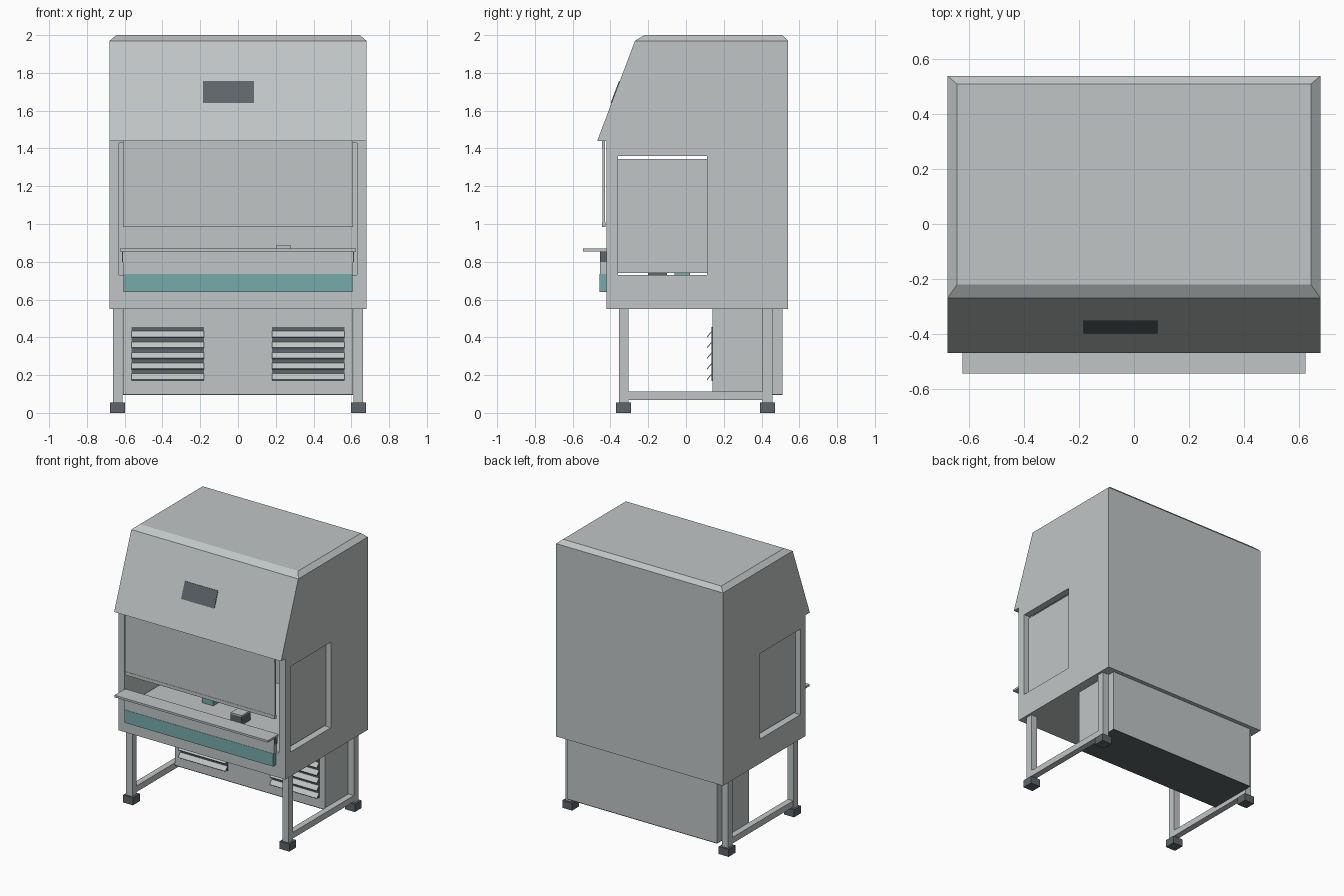
import bpy, bmesh
from mathutils import Vector

cube = bpy.data.objects.get("Cube")
if cube:
    bpy.data.objects.remove(cube, do_unlink=True)


def material(name, rgb):
    m = bpy.data.materials.new(name)
    m.use_nodes = True
    m.diffuse_color = (*rgb, 1)
    m.node_tree.nodes["Principled BSDF"].inputs["Base Color"].default_value = (*rgb, 1)
    return m


GREY = material("light_grey", (0.53, 0.56, 0.56))
DARK = material("dark_slate", (0.11, 0.13, 0.14))
TEAL = material("teal", (0.18, 0.41, 0.40))


def finish(name, bm, mat):
    bmesh.ops.recalc_face_normals(bm, faces=bm.faces)
    me = bpy.data.meshes.new(name)
    bm.to_mesh(me)
    bm.free()
    me.materials.append(mat)
    ob = bpy.data.objects.new(name, me)
    bpy.context.scene.collection.objects.link(ob)
    return ob


def box(name, x, y, z, mat=GREY):
    """Box from (min, max) pairs."""
    bm = bmesh.new()
    bmesh.ops.create_cube(bm, size=1)
    for v in bm.verts:
        v.co = Vector([(r[0] + r[1]) / 2 + c * (r[1] - r[0]) for r, c in zip((x, y, z), v.co)])
    return finish(name, bm, mat)


def prism(name, profile, x0, x1, mat=GREY):
    """Side profile of (y, z) points extruded along x."""
    bm = bmesh.new()
    face = bm.faces.new([bm.verts.new((x0, y, z)) for y, z in profile])
    ext = bmesh.ops.extrude_face_region(bm, geom=[face])["geom"]
    bmesh.ops.translate(bm, vec=(x1 - x0, 0, 0),
                        verts=[g for g in ext if isinstance(g, bmesh.types.BMVert)])
    return finish(name, bm, mat)


def cut(target, cutter):
    cutter.hide_render = True
    mod = target.modifiers.new("opening", 'BOOLEAN')
    mod.operation, mod.solver, mod.object = 'DIFFERENCE', 'EXACT', cutter
    bpy.context.view_layer.objects.active = target
    bpy.ops.object.modifier_apply(modifier=mod.name)
    bpy.data.objects.remove(cutter, do_unlink=True)


# Cabinet shell with sloping hood, work chamber and side windows
shell = prism("cabinet_shell", [(-0.42, 0.55), (0.54, 0.55), (0.54, 1.97),
                                (-0.27, 1.97), (-0.47, 1.44), (-0.42, 1.44)], -0.68, 0.68)
cut(shell, box("chamber_cutter", (-0.63, 0.63), (-0.6, 0.48), (0.73, 1.43)))
cut(shell, box("window_cutter", (-0.8, 0.8), (-0.36, 0.11), (0.73, 1.36)))

# Bevelled roof cap
roof = box("roof_cap", (-0.68, 0.68), (-0.27, 0.54), (1.97, 2.0))
for v in roof.data.vertices:
    if v.co.z > 1.99:
        v.co.x *= 0.948
        v.co.y += 0.05 if v.co.y < 0 else -0.03

# Display panel lying on the slope
def slope_y(z):
    return -0.47 + (z - 1.44) * 0.2 / 0.53

prism("display_panel", [(slope_y(1.64), 1.64), (slope_y(1.755), 1.755),
                        (slope_y(1.755) - 0.004, 1.756), (slope_y(1.64) - 0.004, 1.641)],
      -0.185, 0.085, DARK)

# Sliding sash with its bottom handle
box("sash_pane", (-0.61, 0.61), (-0.443, -0.43), (1.01, 1.40))
box("sash_top_rail", (-0.61, 0.61), (-0.445, -0.43), (1.40, 1.44))
box("sash_handle", (-0.61, 0.61), (-0.445, -0.425), (0.985, 1.01))

# Arm rest, apron and coloured strip
box("arm_rest", (-0.625, 0.625), (-0.545, -0.42), (0.855, 0.87))
box("front_apron", (-0.61, 0.61), (-0.455, -0.42), (0.735, 0.855))
box("front_strip", (-0.605, 0.605), (-0.457, -0.42), (0.64, 0.735), TEAL)

# Items on the work surface
box("work_tray", (0.08, 0.17), (-0.2, -0.1), (0.73, 0.79), DARK)
box("work_tray_lid", (0.08, 0.17), (-0.2, -0.1), (0.79, 0.80))
box("work_case", (-0.25, -0.16), (-0.06, 0.02), (0.73, 0.81), TEAL)
box("wall_socket", (0.2, 0.28), (0.455, 0.48), (0.82, 0.885))

# Base cabinet behind the stand
box("base_cabinet", (-0.61, 0.61), (0.14, 0.51), (0.10, 0.55))
box("base_underside", (-0.61, 0.61), (0.14, 0.51), (0.094, 0.10), DARK)

for side, s in (("left", 1), ("right", -1)):
    def span(a, b):
        return tuple(sorted((a * s, b * s)))

    box(side + "_window_pane", span(0.63, 0.64), (-0.36, 0.11), (0.74, 1.345))
    box(side + "_apron_end", span(0.61, 0.615), (-0.455, -0.42), (0.80, 0.853), DARK)

    # Stand: legs, feet and floor rail
    for end, y in (("front", -0.33), ("back", 0.432)):
        box(f"{side}_{end}_leg", span(0.612, 0.662), (y - 0.026, y + 0.026), (0.05, 0.55))
        box(f"{side}_{end}_foot", span(0.597, 0.677), (y - 0.04, y + 0.04), (0, 0.055), DARK)
    box(side + "_floor_rail", span(0.615, 0.66), (-0.305, 0.406), (0.067, 0.112))

    # Vent with tilted slats
    x0, x1 = span(0.18, 0.565)
    box(side + "_vent_back", (x0, x1), (0.134, 0.14), (0.17, 0.455), DARK)
    for i in range(5):
        z = 0.178 + i * 0.0562
        prism(f"{side}_vent_slat_{i + 1}", [(0.136, z + 0.032), (0.11, z), (0.113, z - 0.004),
                                            (0.136, z + 0.024)], x0, x1)
